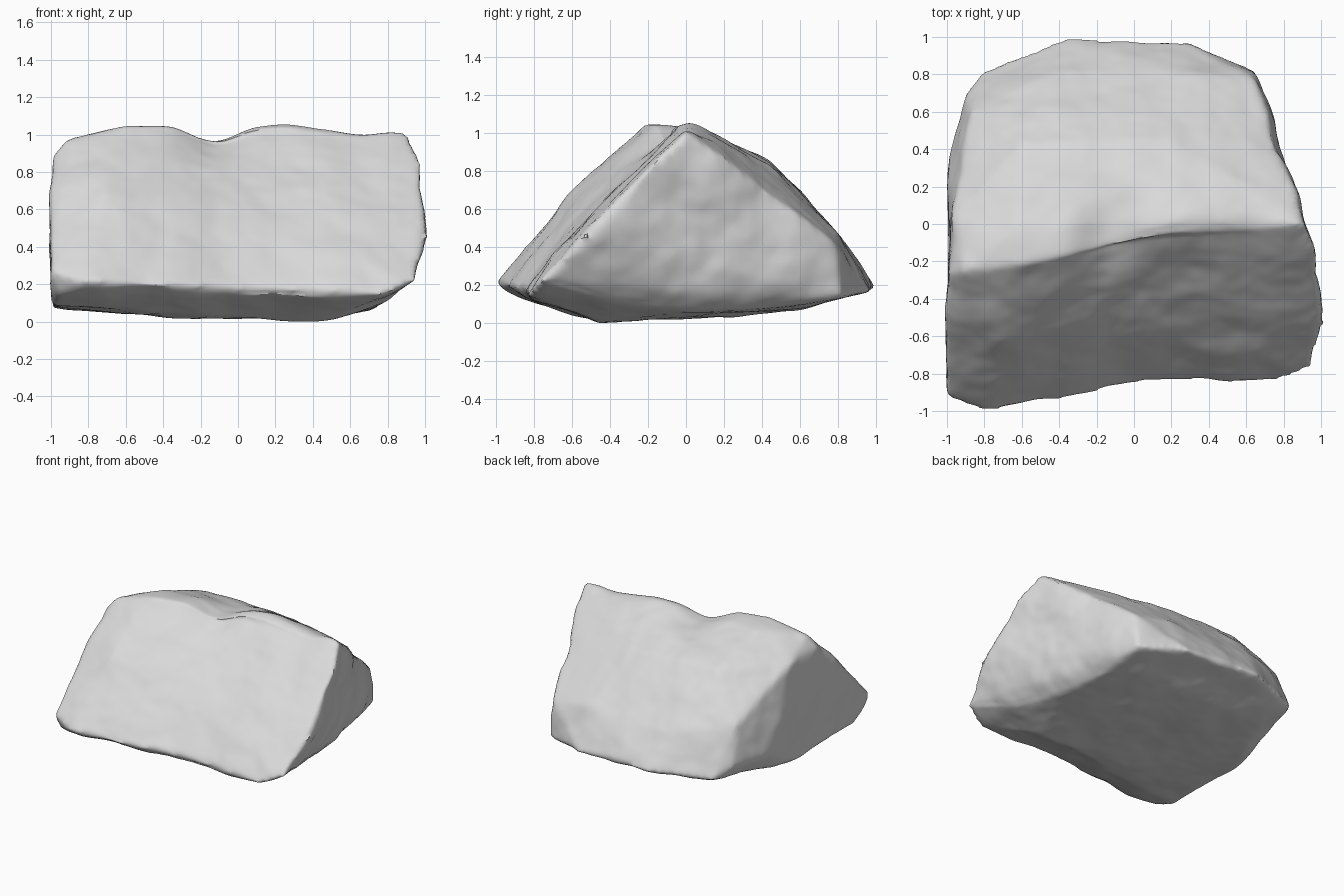
import bpy, bmesh, math
from mathutils import Vector, noise

if "Cube" in bpy.data.objects:
    bpy.data.objects.remove(bpy.data.objects["Cube"], do_unlink=True)

# Stone colour
stone = bpy.data.materials.new("light_grey_stone")
stone.use_nodes = True
stone.diffuse_color = (0.7, 0.7, 0.7, 1)
stone.node_tree.nodes["Principled BSDF"].inputs["Base Color"].default_value = (0.7, 0.7, 0.7, 1)

# Corner points of the wedge-shaped boulder
front_edge = [(-1, -.93, .27), (-.8, -1, .21), (.78, -.85, .14), (.97, -.78, .22)]
front_slope = [(-.7, -.62, .68), (-.7, -.36, .92)]
ridge = [(-.985, -.27, .89), (-.91, -.25, .98), (-.58, -.22, 1.045), (-.62, -.02, 1.02),
         (.24, .02, 1.05), (.32, .1, 1.02), (.91, 0, 1.01), (.985, -.15, .87)]
back_slope = [(-.96, .05, .86), (-.58, .43, .86), (-.87, .6, .55), (-.4, .82, .45), (.2, .45, .83),
              (.3, .8, .47), (.81, .32, .74), (.72, .48, .6), (.66, .78, .43)]
back_edge = [(-.98, .36, .25), (-.9, .68, .25), (-.81, .82, .17), (-.35, 1, .18), (.3, .97, .17), (.65, .82, .13)]
right_end = [(1.01, -.54, .45), (.985, -.3, .72)]
underside = [(-.96, -.88, .14), (-.985, -.72, .08), (-.985, 0, .07), (-.3, -.42, .02), (.5, -.46, 0),
             (.2, .3, .04), (.8, -.4, .1), (.71, .05, .05), (.66, .42, .07), (.5, .62, .08), (-.7, .6, .08)]

# Rough block from the corners
bm = bmesh.new()
for p in front_edge + front_slope + ridge + back_slope + back_edge + right_end + underside:
    bm.verts.new(p)
hull = bmesh.ops.convex_hull(bm, input=bm.verts[:])
inner = {g for g in hull["geom_interior"] if isinstance(g, bmesh.types.BMVert)}
bmesh.ops.delete(bm, geom=list(inner), context='VERTS')
bmesh.ops.recalc_face_normals(bm, faces=bm.faces[:])
mesh = bpy.data.meshes.new("boulder")
bm.to_mesh(mesh)
bm.free()
boulder = bpy.data.objects.new("boulder", mesh)
bpy.context.collection.objects.link(boulder)
bpy.context.view_layer.objects.active = boulder
boulder.select_set(True)

# Even surface with worn edges
remesh = boulder.modifiers.new("even_surface", 'REMESH')
remesh.mode = 'VOXEL'
remesh.voxel_size = 0.024
worn = boulder.modifiers.new("worn_edges", 'SMOOTH')
worn.factor = 0.5
worn.iterations = 7
for name in ("even_surface", "worn_edges"):
    bpy.ops.object.modifier_apply(modifier=name)


def bell(value, centre, width):
    return math.exp(-((value - centre) / width) ** 2)


# Dips in the ridge, hollow front slope and weathered bumps
mesh = boulder.data
normals = [v.normal.copy() for v in mesh.vertices]
for v, n in zip(mesh.vertices, normals):
    co = v.co.copy()
    high = max(0, min(1, (co.z - .45) / .5))
    dip = .075 * bell(co.x, -.12, .17) + .025 * bell(co.x, .64, .16)
    dip *= high * bell(co.y, -.08, .28)
    facing_front = max(0, min(1, -1.6 * n.y))
    hollow = .07 * bell(co.x, .1, .45) * facing_front
    rough = .014 * noise.noise(co * 2.6) + .01 * noise.noise(co * 5 + Vector((3, 1, 7)))
    rough += .003 * noise.noise(co * 12)
    if n.x > .6:
        rough *= 1.6
    v.co = co + n * rough + Vector((0, hollow, -dip))

# Centre it and stand it on the ground
for axis in range(3):
    values = [v.co[axis] for v in mesh.vertices]
    shift = min(values) if axis == 2 else (min(values) + max(values)) / 2
    for v in mesh.vertices:
        v.co[axis] -= shift

mesh.materials.clear()
mesh.materials.append(stone)
bpy.ops.object.shade_smooth_by_angle(angle=math.radians(50))
